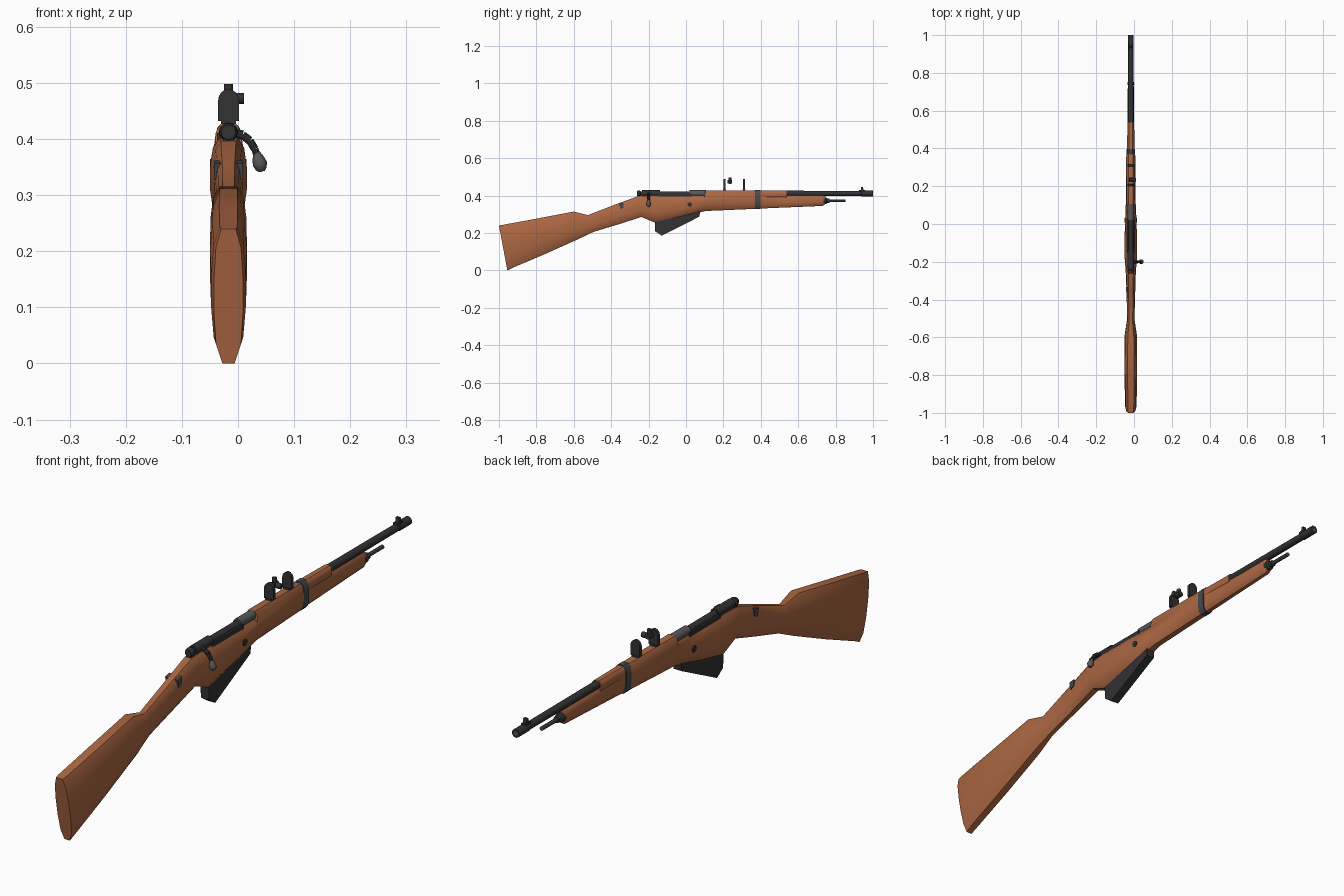
import bpy, bmesh, math
from mathutils import Vector, Matrix

if "Cube" in bpy.data.objects:
    bpy.data.objects.remove(bpy.data.objects["Cube"])

CX = -0.017          # centre line of the rifle
BZ = 0.412           # bore height


def mat(name, c):
    m = bpy.data.materials.new(name)
    m.diffuse_color = (*c, 1)
    m.use_nodes = True
    m.node_tree.nodes["Principled BSDF"].inputs["Base Color"].default_value = m.diffuse_color
    return m


WOOD = mat("warm_wood", (0.41, 0.135, 0.055))
DARK = mat("dark_steel", (0.032, 0.032, 0.034))
GREY = mat("grey_steel", (0.10, 0.095, 0.095))
BAND = mat("band_steel", (0.065, 0.068, 0.075))


def finish(name, bm, m, angle=35):
    bmesh.ops.recalc_face_normals(bm, faces=bm.faces[:])
    me = bpy.data.meshes.new(name)
    bm.to_mesh(me)
    bm.free()
    me.materials.append(m)
    o = bpy.data.objects.new(name, me)
    bpy.context.collection.objects.link(o)
    bpy.ops.object.select_all(action='DESELECT')
    o.select_set(True)
    bpy.context.view_layer.objects.active = o
    bpy.ops.object.shade_smooth_by_angle(angle=math.radians(angle))
    return o


def skin(name, rings, m, angle=35):
    """Closed surface through a list of equal-sized rings."""
    bm = bmesh.new()
    vs = [[bm.verts.new(p) for p in r] for r in rings]
    n = len(vs[0])
    for a, b in zip(vs, vs[1:]):
        for i in range(n):
            bm.faces.new((a[i], a[(i + 1) % n], b[(i + 1) % n], b[i]))
    bm.faces.new(vs[0])
    bm.faces.new(vs[-1])
    return finish(name, bm, m, angle)


# cross-section outline: (share of half width, share of height from the bottom)
HALF = [(0.42, 0), (0.85, 0.14), (1, 0.38), (1, 0.62), (0.86, 0.86), (0.5, 1)]


def wood(name, stations):
    """Stations: y top, z top, y bottom, z bottom, half width."""
    rings = []
    for yt, zt, yb, zb, w in stations:
        side = [(w * u, yb + (yt - yb) * t, zb + (zt - zb) * t) for u, t in HALF]
        rings.append([(CX + x, y, z) for x, y, z in side] +
                     [(CX - x, y, z) for x, y, z in reversed(side)])
    return skin(name, rings, WOOD, 40)


def lathe(name, a, b, profile, m, n=12):
    """Turned part from a to b; profile = (share of length, radius)."""
    a, b = Vector(a), Vector(b)
    q = (b - a).to_track_quat('Z', 'Y')
    rings = [[a.lerp(b, t) + q @ Vector((r * math.cos(2 * math.pi * i / n),
              r * math.sin(2 * math.pi * i / n), 0)) for i in range(n)] for t, r in profile]
    return skin(name, rings, m)


def rod(name, a, b, r, m, n=12):
    return lathe(name, a, b, [(0, r), (1, r)], m, n)


def box(name, lo, hi, m):
    bm = bmesh.new()
    lo, hi = Vector(lo), Vector(hi)
    bmesh.ops.create_cube(bm, size=1, matrix=Matrix.Translation((lo + hi) / 2) @
                          Matrix.Diagonal((*(hi - lo), 1)))
    return finish(name, bm, m)


def prism(name, pts, axis, c, h, m):
    """Outline extruded by h either side of c; axis 0 = outline in yz, 1 = in xz."""
    def at(p, d):
        return (d, p[0], p[1]) if axis == 0 else (p[0], d, p[1])
    return skin(name, [[at(p, c - h) for p in pts], [at(p, c + h) for p in pts]], m)


# wooden stock: butt, wrist, action body and fore-end
wood("stock", [
    (-1.0, 0.24, -0.955, 0.0, 0.026),
    (-0.985, 0.243, -0.925, 0.015, 0.031),
    (-0.80, 0.277, -0.76, 0.085, 0.033),
    (-0.60, 0.315, -0.575, 0.168, 0.032),
    (-0.525, 0.296, -0.495, 0.206, 0.020),
    (-0.38, 0.352, -0.36, 0.247, 0.022),
    (-0.26, 0.396, -0.238, 0.286, 0.027),
    (-0.18, 0.402, -0.168, 0.256, 0.033),
    (-0.04, 0.402, -0.04, 0.283, 0.032),
    (0.10, 0.402, 0.10, 0.317, 0.027),
    (0.103, 0.428, 0.104, 0.318, 0.026),
    (0.36, 0.428, 0.36, 0.329, 0.024),
    (0.395, 0.420, 0.395, 0.331, 0.019),
    (0.535, 0.402, 0.535, 0.337, 0.0175),
    (0.73, 0.402, 0.73, 0.345, 0.016),
    (0.745, 0.396, 0.742, 0.352, 0.013)])
# upper handguard over the barrel
wood("handguard", [(0.375, 0.428, 0.375, 0.385, 0.020),
                   (0.537, 0.427, 0.537, 0.385, 0.0178)])

# barrel with muzzle crown
lathe("barrel", (CX, 0.08, BZ), (CX, 1.0, BZ),
      [(0, 0.015), (0.5, 0.0145), (0.93, 0.0135), (0.932, 0.0155), (1, 0.0155)], DARK)
rod("muzzle_bore", (CX, 0.99, BZ), (CX, 1.0005, BZ), 0.007, GREY)

# receiver, bolt and cocking piece
rod("receiver_bridge", (CX, -0.235, BZ), (CX, -0.14, BZ), 0.0175, DARK)
rod("bolt_body", (CX, -0.15, BZ - 0.002), (CX, 0.03, BZ - 0.002), 0.0135, DARK)
for s in (-1, 1):
    box("receiver_rail", (CX + s * 0.016 - 0.004, -0.15, 0.39),
        (CX + s * 0.016 + 0.004, 0.03, 0.411), DARK)
rod("receiver_ring", (CX, 0.02, BZ), (CX, 0.106, BZ), 0.0175, GREY)
lathe("cocking_piece", (CX, -0.262, BZ), (CX, -0.23, BZ),
      [(0, 0.013), (0.25, 0.0165), (0.5, 0.0165), (0.6, 0.011), (1, 0.011)], DARK)
box("receiver_tang", (CX - 0.01, -0.26, 0.385), (CX + 0.01, -0.2, 0.405), DARK)

# bent bolt handle with knob
path = [(-0.008, 0.412), (0.008, 0.407), (0.021, 0.397), (0.030, 0.382), (0.035, 0.368)]
for i, (p, q) in enumerate(zip(path, path[1:])):
    rod("bolt_handle", (p[0], -0.2, p[1]), (q[0], -0.2, q[1]), 0.0085 - 0.0006 * i, DARK, 10)
lathe("bolt_knob", (0.033, -0.2, 0.376), (0.043, -0.2, 0.342),
      [(0, 0.006), (0.3, 0.0105), (0.6, 0.013), (0.85, 0.010), (1, 0.005)], GREY)

# wedge magazine
prism("magazine", [(-0.168, 0.28), (-0.165, 0.21), (-0.13, 0.186), (0.072, 0.288),
                   (0.076, 0.32)], 0, CX, 0.0165, DARK)

# sight mount: two round-topped plates on feet
for y in (0.206, 0.31):
    dome = [(CX + 0.0185 * math.cos(math.pi * i / 8),
             0.468 + 0.021 * math.sin(math.pi * i / 8)) for i in range(9)]
    prism("mount_plate", dome + [(CX - 0.0185, 0.432), (CX + 0.0185, 0.432)],
          1, y, 0.006, DARK)
    box("mount_foot", (CX - 0.013, y - 0.008, 0.418), (CX + 0.013, y + 0.008, 0.434), DARK)

# adjuster with top and side knobs
rod("adjuster_body", (CX, 0.222, 0.475), (CX, 0.246, 0.475), 0.010, DARK)
rod("adjuster_top_knob", (CX, 0.234, 0.475), (CX, 0.234, 0.498), 0.008, DARK)
rod("adjuster_side_knob", (CX, 0.234, 0.472), (0.011, 0.234, 0.472), 0.010, DARK)

# barrel band round the wood
ring = [(0.010, 0.328), (0.019, 0.338), (0.0235, 0.36), (0.0235, 0.395), (0.020, 0.42),
        (0.010, 0.431)]
prism("barrel_band", [(CX + x, z) for x, z in ring] + [(CX - x, z) for x, z in ring[::-1]],
      1, 0.384, 0.014, BAND)

# nose cap and cleaning rod
lathe("nose_cap", (CX, 0.735, 0.373), (CX, 0.768, 0.373),
      [(0, 0.0185), (0.45, 0.0175), (0.6, 0.012), (1, 0.012)], DARK)
rod("cleaning_rod", (CX, 0.75, 0.373), (CX, 0.853, 0.373), 0.0075, GREY, 10)

# front sight
box("front_sight_base", (CX - 0.009, 0.925, 0.42), (CX + 0.009, 0.957, 0.430), DARK)
prism("front_sight_post", [(0.935, 0.425), (0.949, 0.425), (0.947, 0.446), (0.937, 0.446)],
      0, CX, 0.007, DARK)

# sling plate and cross bolt, showing on both sides
prism("sling_plate", [(-0.357, 0.357), (-0.333, 0.362), (-0.333, 0.335), (-0.350, 0.328)],
      0, CX, 0.0255, BAND)
rod("cross_bolt", (CX - 0.0325, 0.02, 0.352), (CX + 0.0325, 0.02, 0.352), 0.012, DARK)
